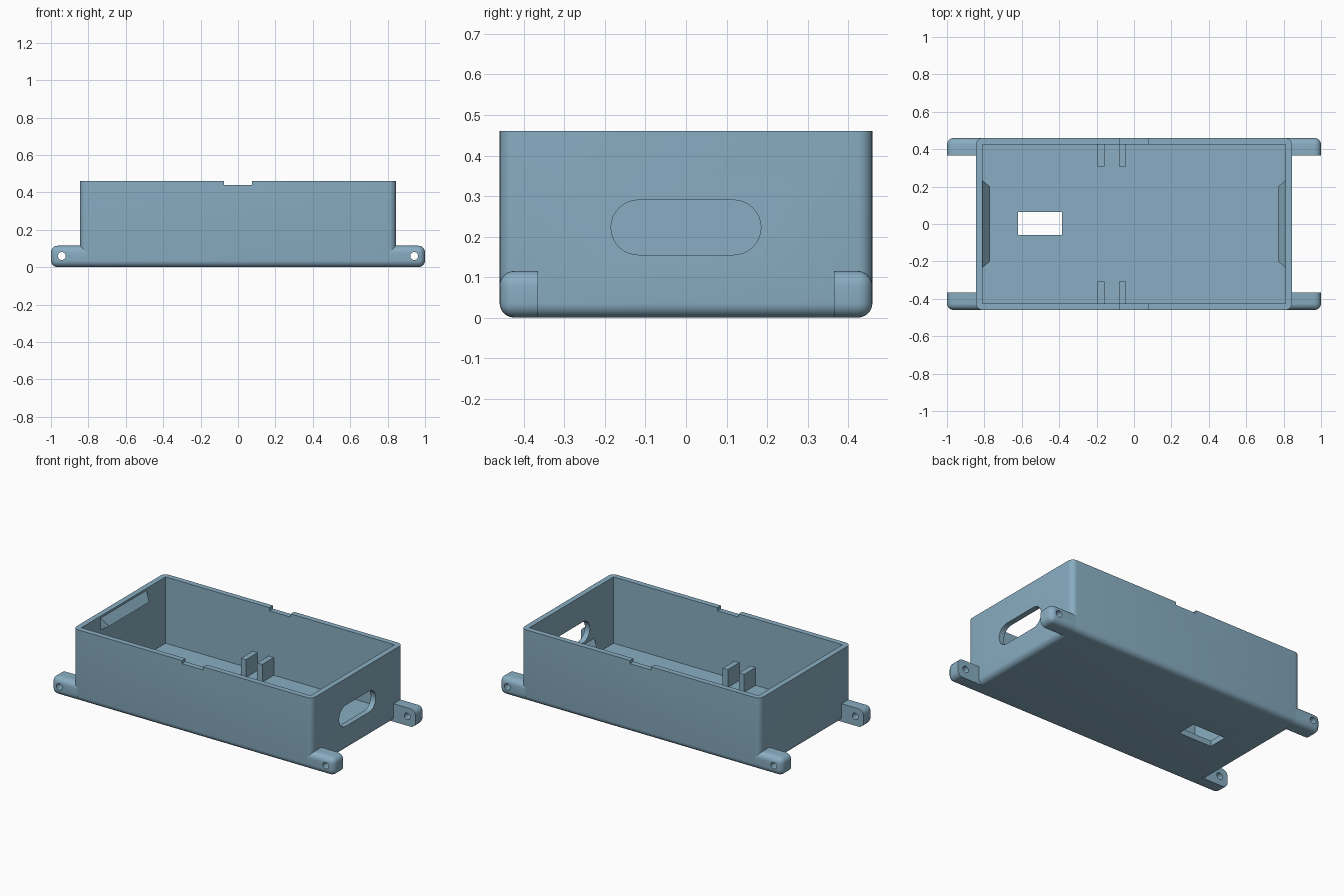
import bpy, bmesh, math
from mathutils import Vector

if "Cube" in bpy.data.objects:
    bpy.data.objects.remove(bpy.data.objects["Cube"])

blue = bpy.data.materials.new("steel_blue")
blue.diffuse_color = (0.25, 0.42, 0.54, 1)
blue.use_nodes = True
blue.node_tree.nodes["Principled BSDF"].inputs["Base Color"].default_value = blue.diffuse_color
R = 0.036  # edge rounding


def finish(name, bm):
    bmesh.ops.recalc_face_normals(bm, faces=bm.faces[:])
    me = bpy.data.meshes.new(name)
    bm.to_mesh(me)
    bm.free()
    me.materials.append(blue)
    ob = bpy.data.objects.new(name, me)
    bpy.context.collection.objects.link(ob)
    return ob


def box(name, lo, hi, rounded=None):
    """Box between two corners; edges whose midpoint passes the rule are rounded."""
    bm = bmesh.new()
    bmesh.ops.create_cube(bm, size=1)
    lo, hi = Vector(lo), Vector(hi)
    for v in bm.verts:
        v.co = Vector([lo[i] if v.co[i] < 0 else hi[i] for i in range(3)])
    if rounded:
        edges = [e for e in bm.edges if rounded((e.verts[0].co + e.verts[1].co) / 2)]
        bmesh.ops.bevel(bm, geom=edges, offset=R, segments=6, profile=0.5, affect='EDGES')
    return finish(name, bm)


def prism(name, pts, depth):
    """Extrude a closed outline along a vector."""
    bm = bmesh.new()
    f = bm.faces.new([bm.verts.new(p) for p in pts])
    g = bmesh.ops.extrude_face_region(bm, geom=[f])["geom"]
    bmesh.ops.translate(bm, vec=depth, verts=[v for v in g if isinstance(v, bmesh.types.BMVert)])
    return finish(name, bm)


def cut(ob, cutter):
    cutter.hide_render = True
    m = ob.modifiers.new("cut", 'BOOLEAN')
    m.operation, m.solver, m.object = 'DIFFERENCE', 'EXACT', cutter
    bpy.context.view_layer.objects.active = ob
    bpy.ops.object.modifier_apply(modifier=m.name)
    bpy.data.objects.remove(cutter)


def smooth(ob):
    bpy.ops.object.select_all(action='DESELECT')
    ob.select_set(True)
    bpy.context.view_layer.objects.active = ob
    bpy.ops.object.shade_smooth_by_angle(angle=math.radians(30))


# Open tray, rounded everywhere except at the rim
tray = box("tray", (-0.845, -0.46, 0), (0.845, 0.46, 0.46), lambda c: c.z < 0.4)
cut(tray, box("cavity", (-0.81, -0.425, 0.036), (0.81, 0.425, 0.6)))
cut(tray, box("rim_notch", (-0.075, -0.6, 0.44), (0.075, 0.6, 0.6)))
cut(tray, box("floor_opening", (-0.62, -0.06, -0.1), (-0.385, 0.065, 0.1)))

# Long round-ended opening in the right wall
slot = []
for side in (1, -1):
    for i in range(17):
        a = -math.pi / 2 + math.pi * i / 16
        slot.append((0.7, side * (0.1175 + 0.0675 * math.cos(a)), 0.2225 + side * 0.0675 * math.sin(a)))
cut(tray, prism("slot", slot, (0.3, 0, 0)))
smooth(tray)

# Mounting lugs with a cross hole at the four lower corners
for sx in (-1, 1):
    for sy in (-1, 1):
        xs, ys = sorted((sx * 0.812, sx)), sorted((sy * 0.365, sy * 0.46))
        lug = box("mounting_lug", (xs[0], ys[0], 0), (xs[1], ys[1], 0.115),
                  lambda c: abs(c.x) > 0.82 and abs(c.y) > 0.37)
        ring = [(sx * 0.942 + 0.021 * math.cos(i * math.pi / 12), sy * 0.3,
                 0.06 + 0.021 * math.sin(i * math.pi / 12)) for i in range(24)]
        cut(lug, prism("lug_hole", ring, (0, sy * 0.3, 0)))
        smooth(lug)

# Paired guide ribs on both long walls
for sy in (-1, 1):
    for x in (-0.195, -0.08):
        ys = sorted((sy * 0.308, sy * 0.43))
        box("guide_rib", (x, ys[0], 0.03), (x + 0.036, ys[1], 0.15))


# Tapered retaining ledges on the end walls
def ledge(name, sx, top, tip, bottom):
    bm = bmesh.new()
    for sy in (-1, 1):
        for x, y, z in ((0.812, 0.235, top), (0.77, 0.2, tip), (0.812, 0.235, bottom)):
            bm.verts.new((sx * x, sy * y, z))
    bmesh.ops.convex_hull(bm, input=bm.verts[:])
    return finish(name, bm)


ledge("upper_ledge", -1, 0.45, 0.395, 0.37)
ledge("lower_ledge", 1, 0.145, 0.09, 0.065)
